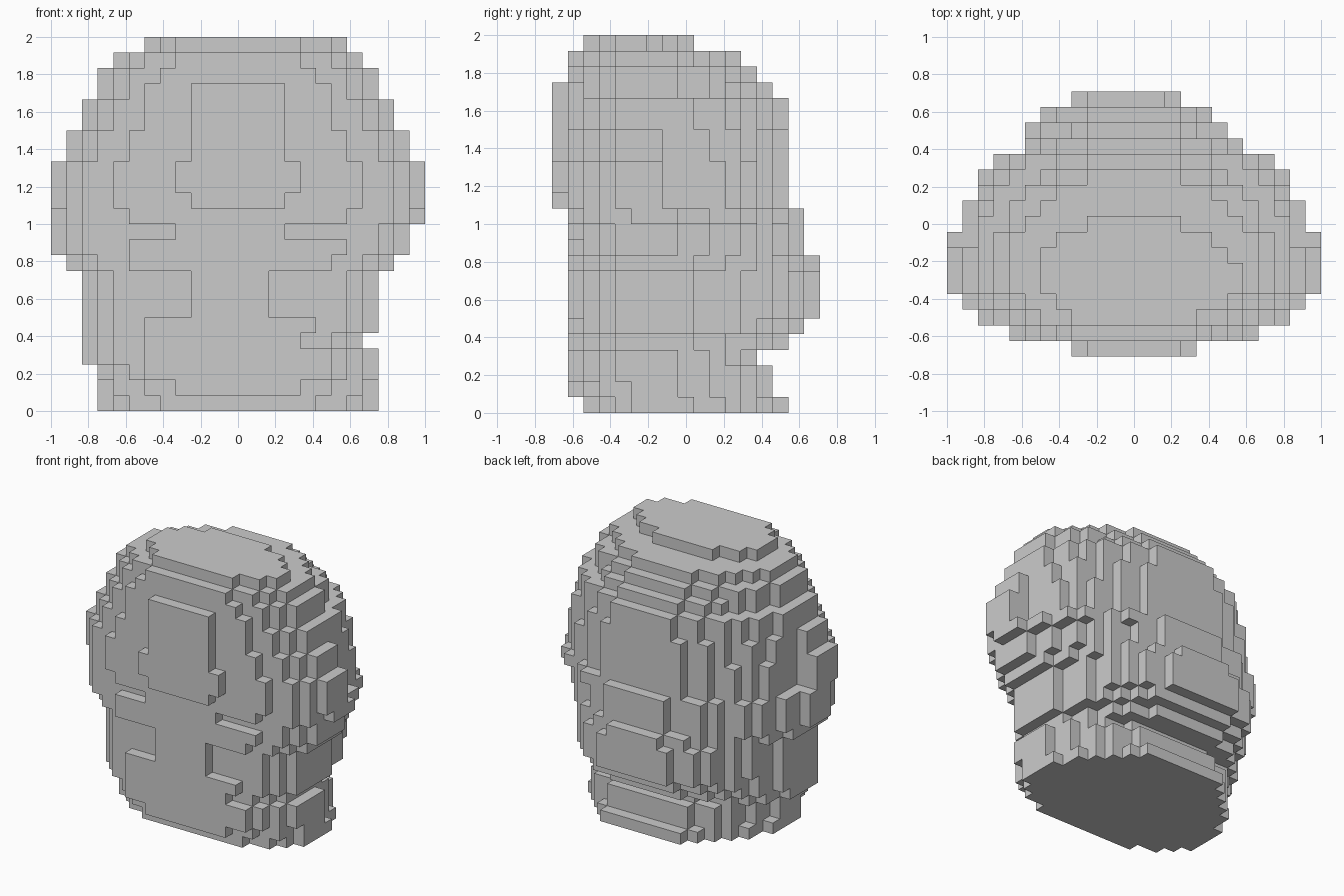
import bpy
import bmesh

CELL = 1 / 12
WIDE, DEEP, TALL = 24, 17, 24

cube = bpy.data.objects.get("Cube")
if cube:
    bpy.data.objects.remove(cube, do_unlink=True)

# Bands from the bottom up: layers, left edge, right edge, front edge, back edge
BANDS = [
    (1, 3, 21, 2, 15),    # base
    (2, 3, 21, 1, 14),    # neck
    (1, 2, 21, 1, 13),
    (1, 2, 20, 1, 15),    # jaw
    (1, 2, 21, 1, 16),
    (3, 2, 21, 1, 17),    # rear bulge
    (1, 1, 22, 1, 17),
    (2, 0, 23, 1, 16),
    (1, 0, 24, 1, 16),
    (3, 0, 24, 0, 15),    # widest part
    (2, 1, 23, 0, 15),
    (2, 2, 22, 0, 15),
    (1, 3, 21, 0, 14),    # crown
    (1, 3, 21, 1, 13),
    (1, 4, 20, 1, 12),
    (1, 6, 19, 2, 9),
]
LAYERS = [band[1:] for band in BANDS for _ in range(band[0])]


def carved(i, j, k):
    """Hollows and groove across the front, and a dent behind each ear."""
    if j > 1:
        return 7 <= j < 10 and 13 <= k < 18 and not 2 <= i < 22
    hollow = k in (6, 7, 8) and not 9 <= i < 14
    groove = k == 11 and not 8 <= i < 15
    nick = k in (4, 5) and i >= k + 12
    brow = j == 0 and k not in (14, 15) and not 9 <= i < 15
    return hollow or groove or nick or brow


def roundness(k, rear):
    """Exponents across and along the outline: higher is boxier."""
    if rear:
        if k < 9:
            return 2.7, 1.6
        return (1.8, 1.8) if k < 13 else (2, 1.9)
    if k < 2:
        return 2.5, 1.5
    if k < 13:
        return 4, 1.5
    return (1.8, 2) if k < 21 else (2.5, 2)


def filled(i, j, k):
    """Rounded outline of one layer, sampled at the cell centre."""
    left, right, front, back = LAYERS[k]
    if not (left <= i < right and front <= j < back):
        return False
    mid_x = WIDE / 2
    mid_y = 5 if k == TALL - 1 else 6
    x, y = i + 0.5 - mid_x, j + 0.5 - mid_y
    half_width = right - mid_x if x > 0 else mid_x - left
    half_depth = back - mid_y if y > 0 else mid_y - front
    across, along = roundness(k, y > 0)
    reach = abs(x / half_width) ** across + abs(y / half_depth) ** along
    return reach <= 1 and not carved(i, j, k)


# Block surface: one square for each exposed side of a filled cell
bm = bmesh.new()
corners = {}


def corner(p):
    if p not in corners:
        corners[p] = bm.verts.new(((p[0] - WIDE / 2) * CELL,
                                   (p[1] - DEEP / 2) * CELL,
                                   p[2] * CELL))
    return corners[p]


cells = {(i, j, k) for i in range(WIDE) for j in range(DEEP)
         for k in range(TALL) if filled(i, j, k)}
for cell in sorted(cells):
    for axis in range(3):
        for side in (0, 1):
            neighbour = list(cell)
            neighbour[axis] += 2 * side - 1
            if tuple(neighbour) in cells:
                continue
            u, v = (axis + 1) % 3, (axis + 2) % 3
            loop = []
            for du, dv in ((0, 0), (1, 0), (1, 1), (0, 1)):
                p = list(cell)
                p[axis] += side
                p[u] += du
                p[v] += dv
                loop.append(corner(tuple(p)))
            bm.faces.new(loop if side else loop[::-1])

mesh = bpy.data.meshes.new("block_head")
bm.to_mesh(mesh)
bm.free()

# Single plain grey
grey = bpy.data.materials.new("plain_grey")
grey.use_nodes = True
colour = (0.6, 0.6, 0.6, 1)
grey.diffuse_color = colour
grey.node_tree.nodes["Principled BSDF"].inputs["Base Color"].default_value = colour
mesh.materials.append(grey)

head = bpy.data.objects.new("block_head", mesh)
bpy.context.collection.objects.link(head)
